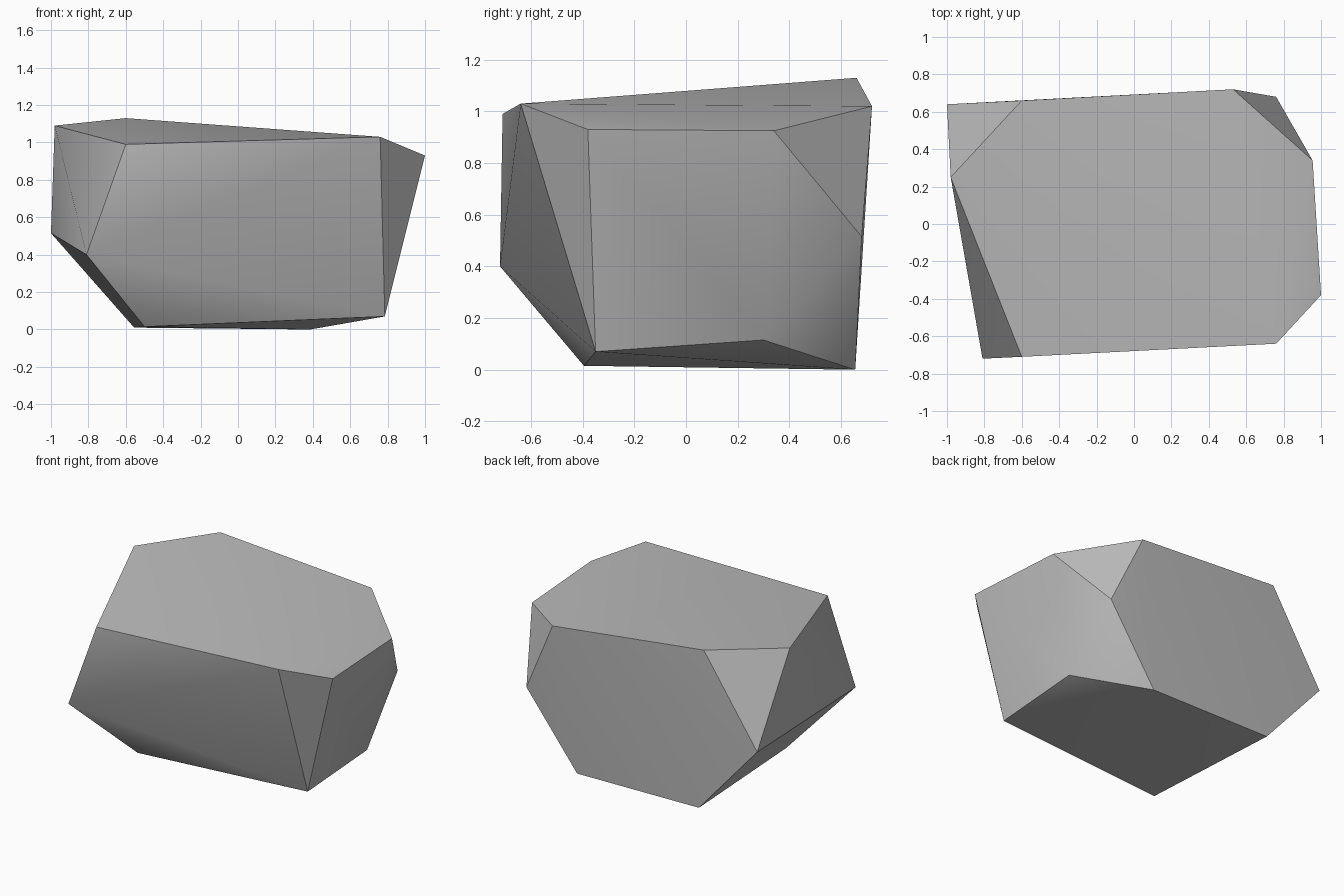
import bpy
import bmesh
import math

# Remove the default cube
cube = bpy.data.objects.get("Cube")
if cube:
    bpy.data.objects.remove(cube, do_unlink=True)

# Plain grey stone
stone = bpy.data.materials.new("grey_stone")
stone.use_nodes = True
colour = (0.5, 0.5, 0.5, 1)
stone.diffuse_color = colour
stone.node_tree.nodes["Principled BSDF"].inputs["Base Color"].default_value = colour

# Corners of the boulder: top rim, chipped middle corners, underside
top_rim = [(-0.98, 0.25, 1.09), (-0.6, 0.66, 1.13), (0.53, 0.72, 1.02),
           (0.955, 0.34, 0.925), (1, -0.38, 0.93), (0.76, -0.64, 1.03),
           (-0.6, -0.71, 0.99)]
middle = [(-1, 0.64, 0.515), (-0.81, -0.72, 0.4), (0.76, 0.68, 0.515)]
underside = [(0.785, -0.35, 0.07), (0.79, 0.3, 0.115), (0.385, 0.655, 0),
             (-0.555, 0.65, 0.01), (-0.5, -0.395, 0.015)]

# Wrap the corners in a faceted convex skin
bm = bmesh.new()
for corner in top_rim + middle + underside:
    bm.verts.new(corner)
bmesh.ops.convex_hull(bm, input=list(bm.verts))
bmesh.ops.recalc_face_normals(bm, faces=list(bm.faces))
mesh = bpy.data.meshes.new("boulder")
bm.to_mesh(mesh)
bm.free()
mesh.materials.append(stone)

boulder = bpy.data.objects.new("boulder", mesh)
bpy.context.collection.objects.link(boulder)

# Soften shallow folds, keep the chipped edges crisp
bpy.ops.object.select_all(action="DESELECT")
boulder.select_set(True)
bpy.context.view_layer.objects.active = boulder
bpy.ops.object.shade_smooth_by_angle(angle=math.radians(30))
